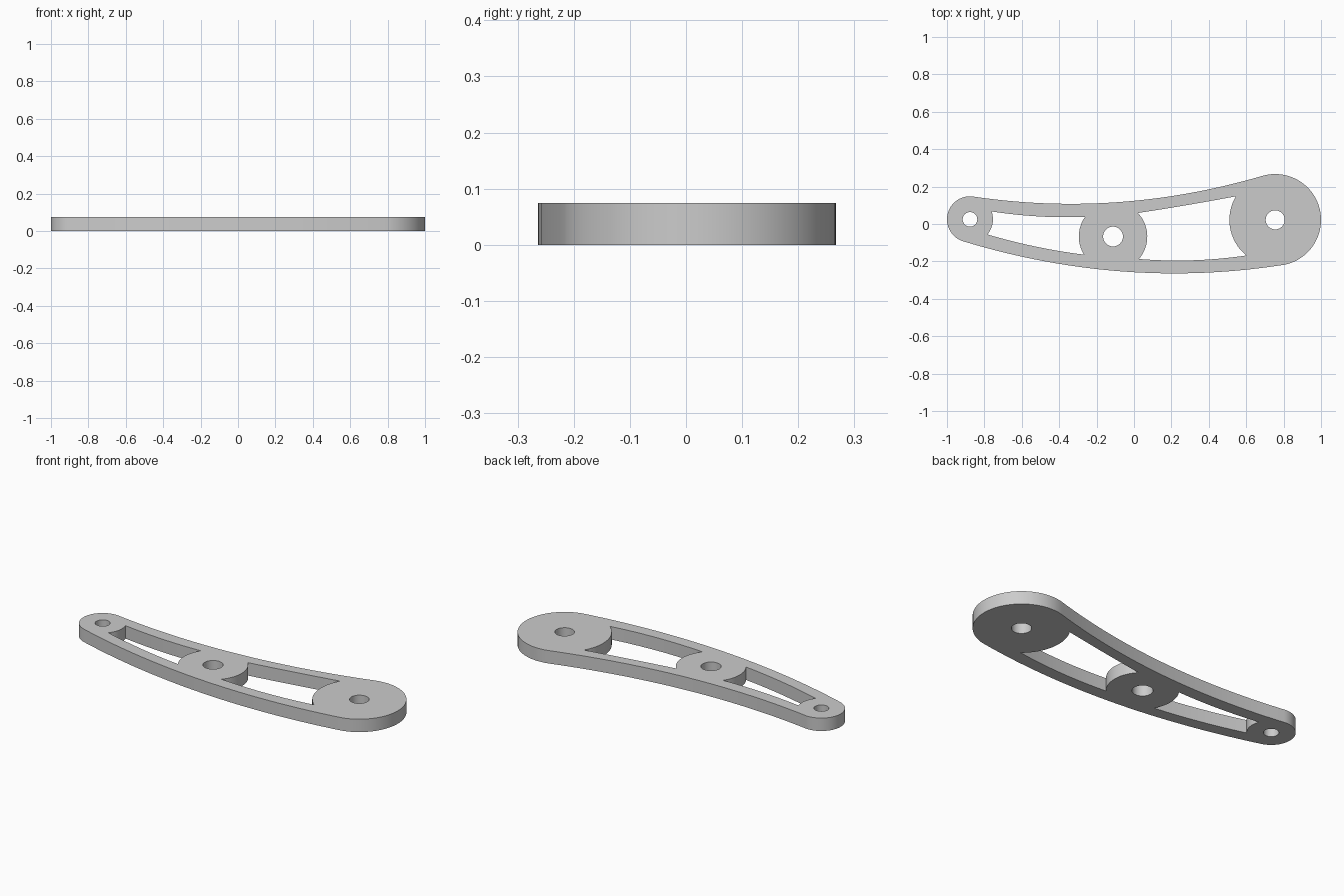
import bpy, bmesh, math

cube = bpy.data.objects.get("Cube")
if cube:
    bpy.data.objects.remove(cube, do_unlink=True)

THICK = 0.074
SMALL = (-0.877, 0.025, 0.123)   # boss centre x, y and radius
MIDDLE = (-0.112, -0.067, 0.183)
LARGE = (0.755, 0.022, 0.245)


def arc(boss, start, end, steps=28):
    """Points along a boss circle, angles in degrees."""
    x, y, r = boss
    angles = [math.radians(start + (end - start) * i / steps) for i in range(steps + 1)]
    return [(x + r * math.cos(a), y + r * math.sin(a)) for a in angles]


def rail(a, m, b, steps=28):
    """Inner points of a shallow curve from a through m to b."""
    s1 = (m[1] - a[1]) / (m[0] - a[0])
    s2 = (b[1] - m[1]) / (b[0] - m[0])
    bend = (s2 - s1) / (b[0] - a[0])
    xs = [a[0] + (b[0] - a[0]) * i / steps for i in range(1, steps)]
    return [(x, a[1] + s1 * (x - a[0]) + bend * (x - a[0]) * (x - m[0])) for x in xs]


def ring(first, m_low, second, m_high):
    """Closed loop of two arcs joined by two rails."""
    return (first + rail(first[-1], m_low, second[0]) + second
            + rail(second[-1], m_high, first[0]))


def hole(boss, radius):
    return arc((boss[0], boss[1], radius), 0, 360, 40)[:-1]


# Outline, two slots between the bosses, and three pivot holes
loops = [
    ring(arc(SMALL, 82, 254), (-0.18, -0.243), arc(LARGE, -77, 106, 48), (0.0, 0.124)),
    ring(arc(SMALL, 20, -41, 12), (-0.5, -0.126), arc(MIDDLE, 212, 145, 16), (-0.5, 0.04)),
    ring(arc(MIDDLE, 43.5, -41, 16), (0.27, -0.195), arc(LARGE, 231, 149, 20), (0.3, 0.104)),
    hole(SMALL, 0.039), hole(MIDDLE, 0.053), hole(LARGE, 0.051),
]

# Flat filled profile extruded to a plate
profile = bpy.data.curves.new("arm_profile", 'CURVE')
profile.dimensions = '2D'
profile.fill_mode = 'BOTH'
profile.extrude = THICK / 2
for loop in loops:
    spline = profile.splines.new('POLY')
    spline.points.add(len(loop) - 1)
    for p, (x, y) in zip(spline.points, loop):
        p.co = (x, y, 0, 1)
    spline.use_cyclic_u = True
helper = bpy.data.objects.new("arm_profile", profile)
bpy.context.collection.objects.link(helper)
graph = bpy.context.evaluated_depsgraph_get()
mesh = bpy.data.meshes.new_from_object(helper.evaluated_get(graph))
bpy.data.objects.remove(helper, do_unlink=True)

# Weld caps to walls and stand the plate on the ground
bm = bmesh.new()
bm.from_mesh(mesh)
bmesh.ops.remove_doubles(bm, verts=bm.verts, dist=0.0002)
bmesh.ops.translate(bm, verts=bm.verts, vec=(0, 0, THICK / 2))
bmesh.ops.recalc_face_normals(bm, faces=bm.faces)
bm.to_mesh(mesh)
bm.free()

arm = bpy.data.objects.new("lever_arm", mesh)
bpy.context.collection.objects.link(arm)

# Plain grey
grey = bpy.data.materials.new("light_grey")
grey.use_nodes = True
colour = (0.6, 0.6, 0.6, 1)
grey.diffuse_color = colour
grey.node_tree.nodes["Principled BSDF"].inputs["Base Color"].default_value = colour
mesh.materials.clear()
mesh.materials.append(grey)

bpy.ops.object.select_all(action='DESELECT')
arm.select_set(True)
bpy.context.view_layer.objects.active = arm
bpy.ops.object.shade_smooth_by_angle(angle=math.radians(30))
